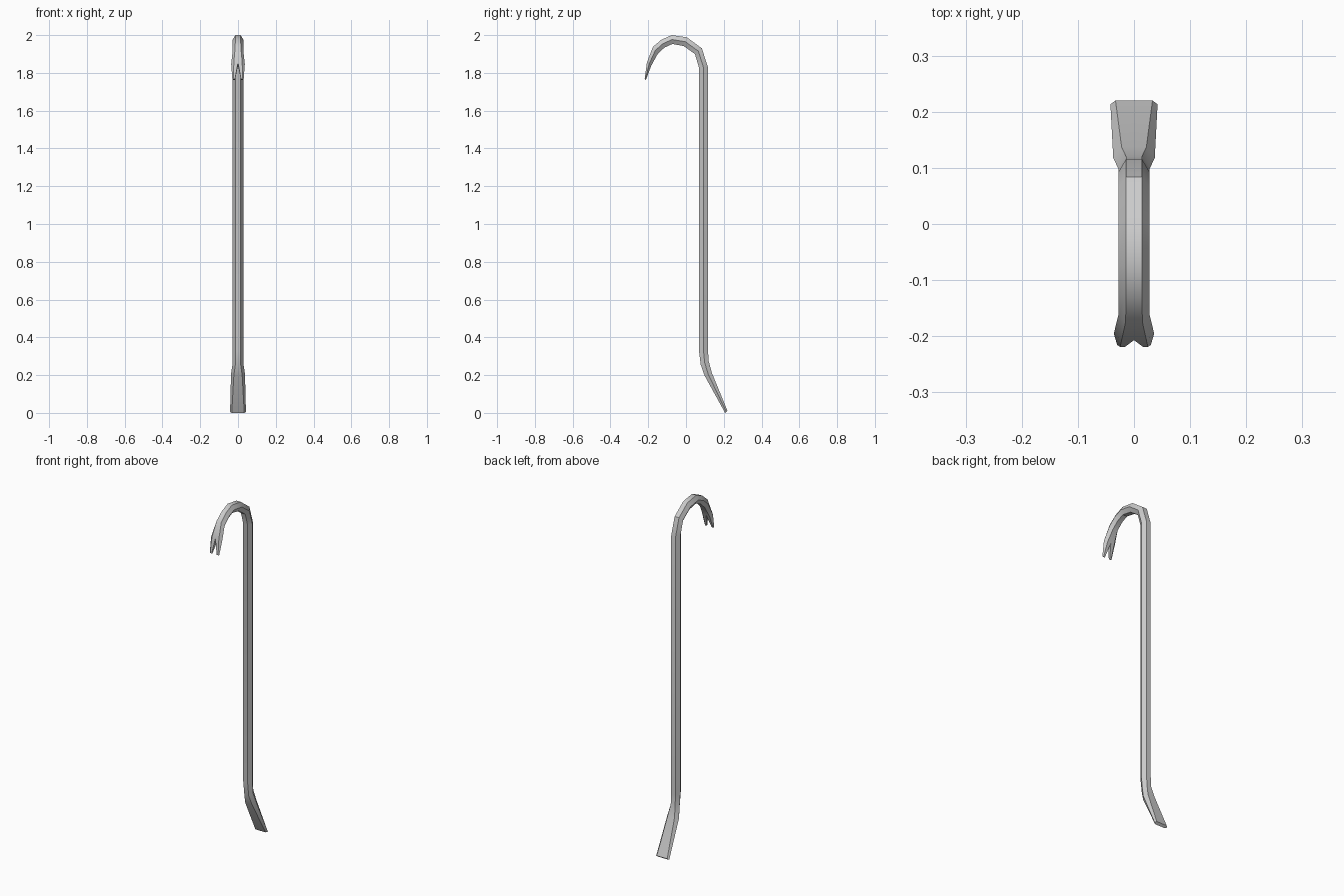
import bpy, bmesh

if "Cube" in bpy.data.objects:
    bpy.data.objects.remove(bpy.data.objects["Cube"])

# Stations along the bar: outer (y, z), inner (y, z), half width, flat half width, slot half width
stations = [
    # chisel end
    ((.220, .010), (.207, .000), .042, .033, 0),
    ((.137, .212), (.098, .198), .037, .022, 0),
    ((.120, .275), (.078, .255), .028, .014, 0),
    # straight hexagonal shaft
    ((.116, .335), (.068, .335), .028, .014, 0),
    ((.116, 1.830), (.068, 1.830), .028, .014, 0),
    # hook
    ((.084, 1.930), (.047, 1.900), .028, .014, 0),
    ((.005, 1.988), (-.012, 1.942), .028, .014, 0),
    ((-.075, 2.000), (-.072, 1.953), .028, .014, 0),
    ((-.130, 1.976), (-.114, 1.934), .028, .014, 0),
    ((-.175, 1.938), (-.150, 1.900), .028, .015, 0),
    # split claw
    ((-.207, 1.855), (-.184, 1.838), .036, .022, 0),
    ((-.219, 1.767), (-.212, 1.763), .030, .025, .016),
]

bm = bmesh.new()


def half_ring(outer, inner, w, m, slot):
    mid = [(a + b) / 2 for a, b in zip(outer, inner)]
    pts = [(slot, *outer), (m, *outer), (w, *mid), (m, *inner), (slot, *inner)]
    return [bm.verts.new(p) for p in pts]


rings = [half_ring(*s) for s in stations]

# Half skin, end caps and the inner wall of the claw slot
for a, b in zip(rings, rings[1:]):
    for i in range(4):
        bm.faces.new((a[i], a[i + 1], b[i + 1], b[i]))
bm.faces.new(rings[0])
bm.faces.new(rings[-1])
a, b = rings[-2:]
bm.faces.new((a[4], a[0], b[0], b[4]))

# Mirror to the other side
bmesh.ops.mirror(bm, geom=bm.verts[:] + bm.edges[:] + bm.faces[:],
                 merge_dist=1e-5, axis='X')
bmesh.ops.remove_doubles(bm, verts=bm.verts[:], dist=1e-5)
bmesh.ops.recalc_face_normals(bm, faces=bm.faces[:])

mesh = bpy.data.meshes.new("crowbar")
bm.to_mesh(mesh)
bm.free()
bar = bpy.data.objects.new("crowbar", mesh)
bpy.context.collection.objects.link(bar)
bpy.context.view_layer.objects.active = bar
bar.select_set(True)
bpy.ops.object.shade_smooth_by_angle(angle=0.6)
